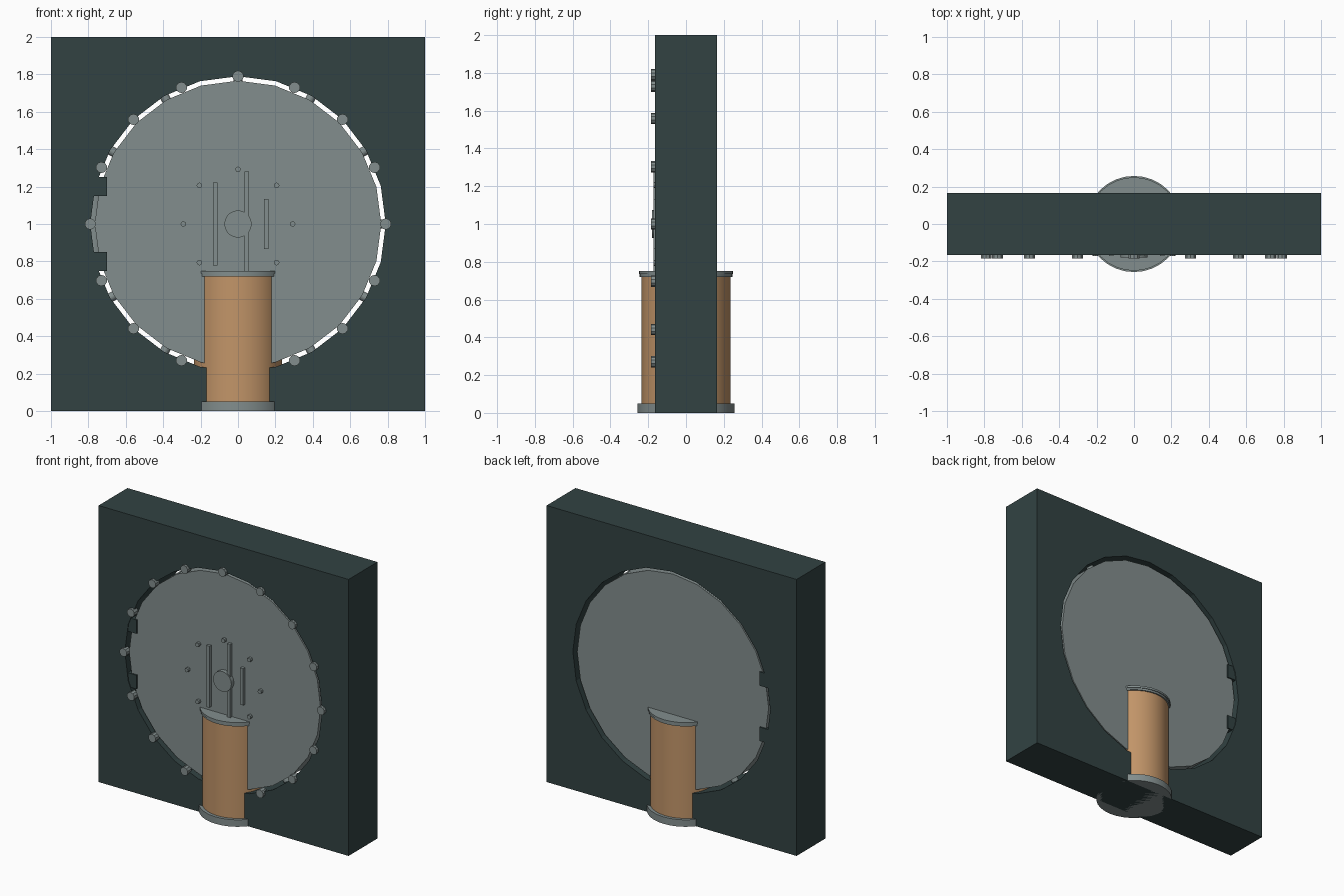
import bpy, bmesh, math
from mathutils import Matrix, Vector

if "Cube" in bpy.data.objects:
    bpy.data.objects.remove(bpy.data.objects["Cube"])


def mat(name, rgb):
    m = bpy.data.materials.new(name)
    m.diffuse_color = (*rgb, 1)
    m.use_nodes = True
    m.node_tree.nodes["Principled BSDF"].inputs["Base Color"].default_value = m.diffuse_color
    return m


DARK = mat("dark teal wall", (0.032, 0.055, 0.055))
GREY = mat("steel grey", (0.225, 0.27, 0.268))
WOOD = mat("copper brown", (0.54, 0.30, 0.14))


def make(name, bm, material, smooth=False):
    bmesh.ops.recalc_face_normals(bm, faces=bm.faces[:])
    me = bpy.data.meshes.new(name)
    bm.to_mesh(me)
    bm.free()
    me.materials.append(material)
    ob = bpy.data.objects.new(name, me)
    bpy.context.collection.objects.link(ob)
    if smooth:
        bpy.ops.object.select_all(action='DESELECT')
        ob.select_set(True)
        bpy.context.view_layer.objects.active = ob
        bpy.ops.object.shade_smooth_by_angle(angle=math.radians(35))
    return ob


def cyl(bm, a, b, r, seg, r2=None):
    """Cylinder from point a to point b."""
    a, b = Vector(a), Vector(b)
    d = b - a
    rot = d.to_track_quat('Z', 'Y').to_matrix().to_4x4()
    bmesh.ops.create_cone(bm, cap_ends=True, segments=seg, radius1=r,
                          radius2=r if r2 is None else r2, depth=d.length,
                          matrix=Matrix.Translation((a + b) / 2) @ rot)


def box(bm, x0, x1, y0, y1, z0, z1):
    m = (Matrix.Translation(((x0 + x1) / 2, (y0 + y1) / 2, (z0 + z1) / 2))
         @ Matrix.Diagonal((x1 - x0, y1 - y0, z1 - z0, 1)))
    bmesh.ops.create_cube(bm, size=1, matrix=m)


# wall slab with a 24-sided round opening
N, HOLE, T = 24, 0.79, 0.165
bm = bmesh.new()
rings = []
for i in range(N):
    t = 2 * math.pi * i / N
    c, s = math.cos(t), math.sin(t)
    k = 1 / max(abs(c), abs(s))
    rings.append([bm.verts.new((c * r, y, 1 + s * r))
                  for r, y in ((HOLE, -T), (k, -T), (k, T), (HOLE, T))])
for i in range(N):
    p, q = rings[i], rings[(i + 1) % N]
    for j in range(4):
        bm.faces.new((p[j], p[(j + 1) % 4], q[(j + 1) % 4], q[j]))
make("wall_frame", bm, DARK)

# thick round door
bm = bmesh.new()
D = 0.15
ring = [[bm.verts.new((0.766 * math.cos(2 * math.pi * i / N), y,
                       1 + 0.766 * math.sin(2 * math.pi * i / N)))
         for i in range(N)] for y in (-D, D)]
bm.faces.new(ring[0])
bm.faces.new(ring[1])
for i in range(N):
    j = (i + 1) % N
    bm.faces.new((ring[0][i], ring[0][j], ring[1][j], ring[1][i]))
make("round_door", bm, GREY)

# radial locking bolts bridging the gap
bm = bmesh.new()
for i in range(12):
    t = math.radians(30 * i)
    c, s = math.cos(t), math.sin(t)
    cyl(bm, (0.65 * c, 0, 1 + 0.65 * s), (0.81 * c, 0, 1 + 0.81 * s), 0.025, 12)
make("locking_bolts", bm, GREY, True)

# rivets around the opening, and small ones around the hub
for name, n, rad, r, y0, y1, seg in (("frame_rivets", 16, 0.79, 0.03, -0.14, -0.185, 10),
                                     ("door_rivets", 8, 0.292, 0.015, -0.14, -0.172, 8)):
    bm = bmesh.new()
    for i in range(n):
        t = 2 * math.pi * i / n
        x, z = rad * math.cos(t), 1 + rad * math.sin(t)
        cyl(bm, (x, y0, z), (x, y1, z), r, seg)
    make(name, bm, GREY, True)

# hub and vertical bars on the door front
bm = bmesh.new()
cyl(bm, (0, -0.14, 1), (0, -0.18, 1), 0.073, 20)
make("door_hub", bm, GREY, True)
bm = bmesh.new()
for x, half in ((-0.121, 0.222), (0.046, 0.28), (0.15, 0.133)):
    box(bm, x - 0.012, x + 0.012, -0.172, -0.14, 1 - half, 1 + half)
make("door_bars", bm, GREY)

# hinge on the left side
bm = bmesh.new()
for z in (0.8, 1.2):
    box(bm, -0.85, -0.70, -0.16, 0.16, z - 0.05, z + 0.05)
make("hinge_blocks", bm, DARK)
bm = bmesh.new()
cyl(bm, (-0.77, 0, 0.75), (-0.77, 0, 1.25), 0.06, 16)
make("hinge_pin", bm, GREY, True)

# pillar with base and two-step cap
bm = bmesh.new()
cyl(bm, (0, 0, 0.02), (0, 0, 0.73), 0.235, 32)
make("pillar", bm, WOOD, True)
bm = bmesh.new()
cyl(bm, (0, 0, 0), (0, 0, 0.05), 0.257, 32)
make("pillar_base", bm, GREY, True)
bm = bmesh.new()
cyl(bm, (0, 0, 0.72), (0, 0, 0.735), 0.245, 32)
cyl(bm, (0, 0, 0.735), (0, 0, 0.75), 0.25, 32)
make("pillar_cap", bm, GREY, True)
